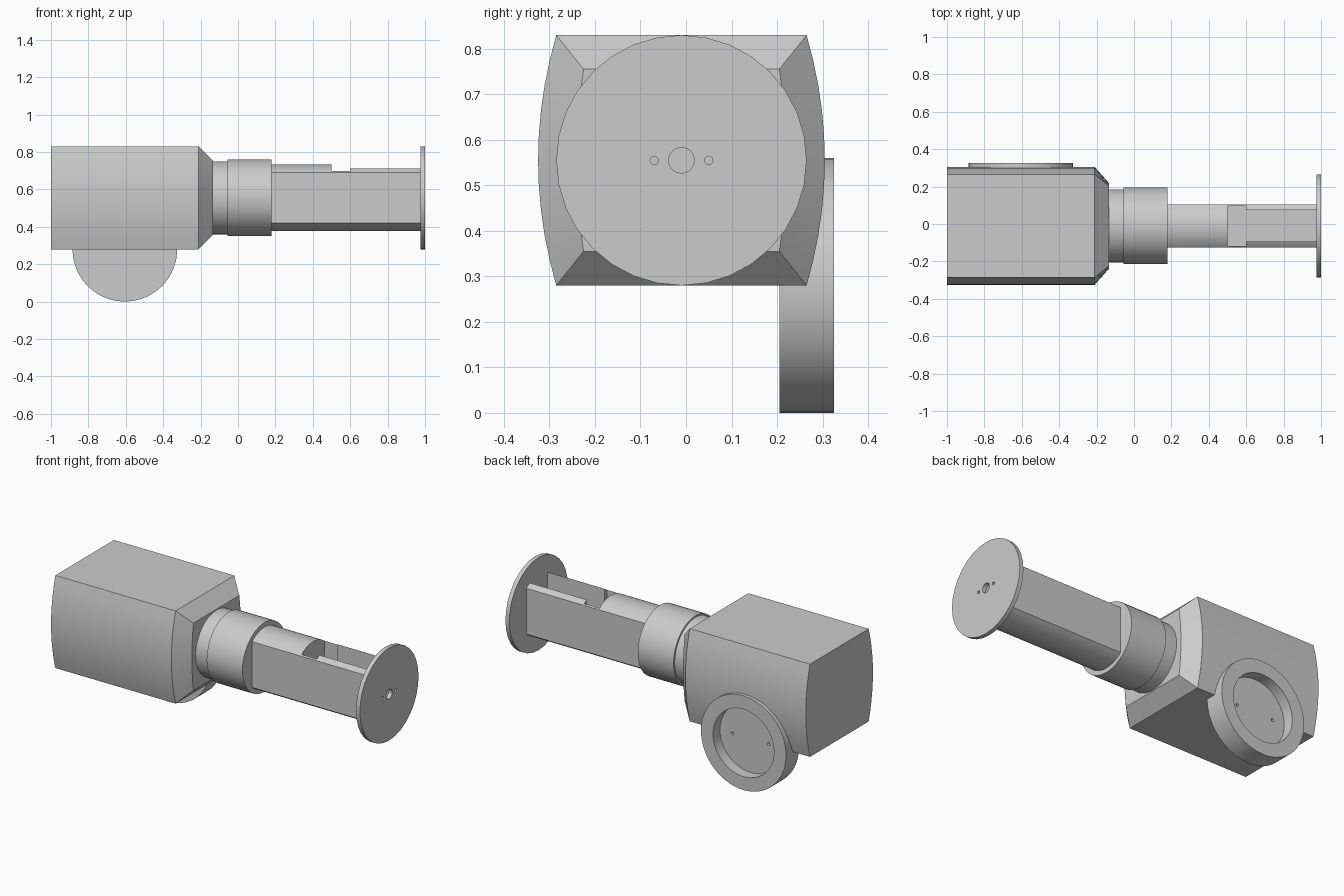
import bpy, bmesh
from math import sin, cos, asin, pi, radians

cube = bpy.data.objects.get("Cube")
if cube:
    bpy.data.objects.remove(cube, do_unlink=True)

CY, CZ = -0.01, 0.555          # main axis, running along x
PX, PZ = -0.605, 0.28          # pivot axis, running along y

grey = bpy.data.materials.new("plain grey")
grey.use_nodes = True
grey.diffuse_color = (0.6, 0.6, 0.6, 1)
grey.node_tree.nodes["Principled BSDF"].inputs["Base Color"].default_value = (0.6, 0.6, 0.6, 1)


def loft(name, sections):
    """Skin closed sections (lists of 3D points) into a capped solid."""
    bm = bmesh.new()
    rings = [[bm.verts.new(p) for p in s] for s in sections]
    n = len(rings[0])
    for a, b in zip(rings, rings[1:]):
        for i in range(n):
            j = (i + 1) % n
            bm.faces.new((a[i], a[j], b[j], b[i]))
    bm.faces.new(rings[0])
    bm.faces.new(rings[-1])
    bmesh.ops.recalc_face_normals(bm, faces=bm.faces)
    mesh = bpy.data.meshes.new(name)
    bm.to_mesh(mesh)
    bm.free()
    mesh.materials.append(grey)
    obj = bpy.data.objects.new(name, mesh)
    bpy.context.collection.objects.link(obj)
    return obj


def circle(r, n):
    return [(r * cos(2 * pi * i / n), r * sin(2 * pi * i / n)) for i in range(n)]


def along_x(x, profile, dy=0.0):
    return [(x, CY + dy + u, CZ + v) for u, v in profile]


def along_y(y, profile, dx=0.0):
    return [(PX + dx + u, y, PZ + v) for u, v in profile]


def rod_x(name, x0, x1, r, n=48, dy=0.0):
    return loft(name, [along_x(x, circle(r, n), dy) for x in (x0, x1)])


def rod_y(name, y0, y1, r, n=48, dx=0.0):
    return loft(name, [along_y(y, circle(r, n), dx) for y in (y0, y1)])


def block(name, x0, x1, half, z0, z1):
    prof = [(-half, z0 - CZ), (half, z0 - CZ), (half, z1 - CZ), (-half, z1 - CZ)]
    return loft(name, [along_x(x, prof) for x in (x0, x1)])


def cut(obj, cutters):
    for c in cutters:
        c.hide_render = True
        mod = obj.modifiers.new("cut", 'BOOLEAN')
        mod.operation, mod.solver, mod.object = 'DIFFERENCE', 'EXACT', c
        bpy.context.view_layer.objects.active = obj
        bpy.ops.object.modifier_apply(modifier=mod.name)
        bpy.data.objects.remove(c, do_unlink=True)


def barrel(half_y, bulge, half_z, n=10):
    """Box section with flat top and bottom and bowed sides."""
    side = []
    for i in range(n + 1):
        t = -1 + 2 * i / n
        side.append((half_y + bulge * (1 - t * t), half_z * t))
    return side + [(-u, -v) for u, v in side]


# Motor housing with tapered nose
big, small = barrel(0.275, 0.04, 0.275), barrel(0.215, 0.015, 0.2)
housing = loft("housing", [along_x(-1, big), along_x(-0.21, big), along_x(-0.135, small)])
cut(housing, [rod_y("housing_cutter", 0.23, 0.5, 0.24)])

# Stepped collar
neck = rod_x("neck", -0.15, -0.05, 0.195)
collar = rod_x("collar", -0.055, 0.18, 0.205)

# Arm: round bar with flattened sides and an open slot on top
R, FLAT = 0.178, 0.115
edge = asin(FLAT / R)
arc = [(R * sin(a), R * cos(a)) for a in (edge * (i / 8 - 1) for i in range(17))]
arm_profile = arc + [(-u, -v) for u, v in arc]
arm = loft("arm", [along_x(x, arm_profile) for x in (0.17, 0.98)])
cut(arm, [block("slot_cutter", 0.55, 1.1, 0.084, 0.43, 0.9),
          block("notch_cutter", 0.5, 0.6, 0.107, 0.43, 0.9)])

# End flange with a centre hole and two screw holes
flange = rod_x("end_flange", 0.975, 1.0, 0.275, 32)
cut(flange, [rod_x("centre_hole", 0.9, 1.1, 0.028, 24)]
    + [rod_x("screw_hole", 0.9, 1.1, 0.009, 12, s * 0.06) for s in (-1, 1)])

# Pivot ring on the back, recessed, with two screw holes
pivot = rod_y("pivot_ring", 0.205, 0.325, 0.28, 40)
cut(pivot, [rod_y("recess", 0.26, 0.5, 0.2)]
    + [rod_y("pivot_hole", 0.235, 0.5, 0.009, 12, s * 0.12) for s in (-1, 1)])

# Smooth round surfaces, keep sharp edges
parts = [housing, neck, collar, arm, flange, pivot]
for p in parts:
    p.select_set(True)
bpy.context.view_layer.objects.active = housing
bpy.ops.object.shade_smooth_by_angle(angle=radians(25))
